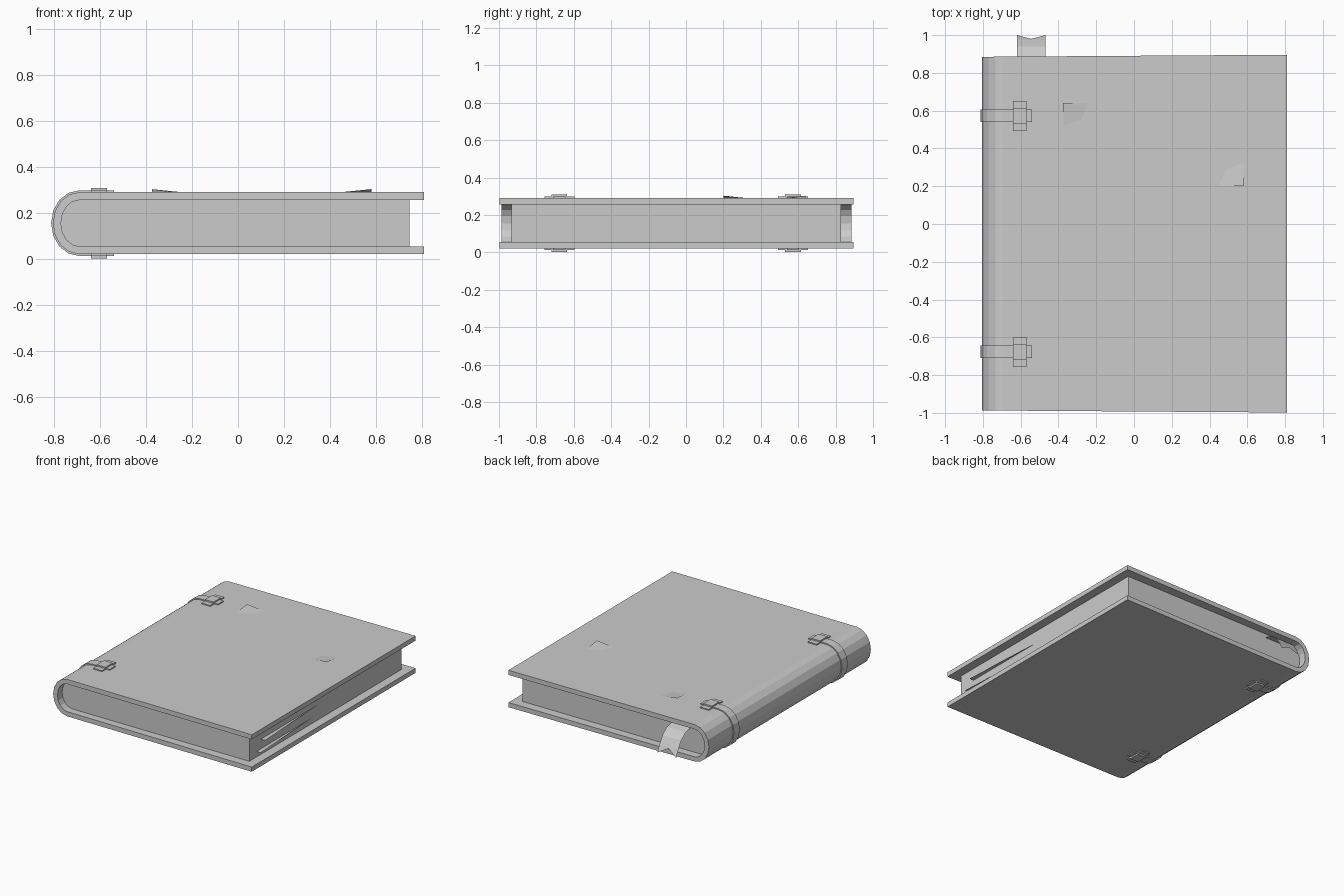
import bpy, math

if "Cube" in bpy.data.objects:
    bpy.data.objects.remove(bpy.data.objects["Cube"])

MID = 0.155  # height of the book's centre plane


def mesh(name, verts, faces):
    me = bpy.data.meshes.new(name)
    me.from_pydata(verts, [], faces)
    ob = bpy.data.objects.new(name, me)
    bpy.context.collection.objects.link(ob)
    return ob


def spine_curve(x_end, rx, rz, n=8):
    """U-shaped path: top edge, round the spine, bottom edge."""
    arc = []
    for i in range(n + 1):
        a = math.pi / 2 - math.pi * i / n
        arc.append((-0.69 - rx * math.cos(a), MID + rz * math.sin(a)))
    return [(x_end, MID + rz)] + arc + [(x_end, MID - rz)]


def prism(name, loop, y0, y1, flare=0.0):
    """Extrude an xz outline along y; flare widens it towards +x."""
    n = len(loop)
    f = lambda x: flare * (x + 0.81) / 1.62
    verts = [(x, y0 - f(x), z) for x, z in loop] + [(x, y1 + f(x), z) for x, z in loop]
    faces = [tuple(range(n)), tuple(range(2 * n - 1, n - 1, -1))]
    faces += [(i, i + n, (i + 1) % n + n, (i + 1) % n) for i in range(n)]
    return mesh(name, verts, faces)


def box(name, x0, x1, y0, y1, z0, z1):
    return prism(name, [(x0, z0), (x0, z1), (x1, z1), (x1, z0)], y0, y1)


# Cover with rounded spine
outer = spine_curve(0.81, 0.115, 0.135)
inner = spine_curve(0.81, 0.08, 0.101)
prism("cover", outer + inner[::-1], -0.987, 0.885, 0.011)

# Page block
prism("pages", spine_curve(0.745, 0.08, 0.101), -0.933, 0.828)

# Loose sheets peeking out of the fore edge
for i, (z, y0, y1) in enumerate([(0.095, -0.85, -0.14), (0.165, -0.8, -0.06)]):
    mesh(f"loose_sheet_{i}",
         [(0.70, y0 - 0.01, z), (0.78, y0, z), (0.74, y1, z), (0.70, y1, z)],
         [(0, 1, 2, 3)])

# Straps round the spine with cross-shaped clasps on both covers
strap = spine_curve(-0.54, 0.123, 0.143) + spine_curve(-0.54, 0.11, 0.13)[::-1]
for i, y in enumerate((0.572, -0.677)):
    prism(f"strap_{i}", strap, y - 0.033, y + 0.033)
    for side, s in (("top", 1), ("bottom", -1)):
        z = lambda h: MID + s * h
        box(f"clasp_arm_{side}_{i}", -0.64, -0.57, y - 0.08, y + 0.08,
            *sorted((z(0.13), z(0.143))))
        lo, hi = z(0.14), z(0.153)
        prof = [(-0.64, lo), (-0.64, hi), (-0.57, hi), (-0.57, lo)]
        prism(f"clasp_boss_{side}_{i}", prof, y - 0.042, y + 0.042)

# Curled corners on the front cover
for i, (x, y, s) in enumerate([(-0.375, 0.64, 1), (0.58, 0.20, -1)]):
    a, b = s * 0.14, -s * 0.13
    mesh(f"curled_corner_{i}",
         [(x, y, 0.303), (x + a, y, 0.289), (x + a, y + b, 0.284), (x, y + b, 0.289)],
         [(0, 1, 2, 3)])

# Ribbon bookmark with notched end
path = [(0.70, 0.225), (0.83, 0.228), (0.89, 0.215), (0.94, 0.175), (0.975, 0.12), (1.0, 0.07)]
verts = []
for k, (y, z) in enumerate(path):
    last = k == len(path) - 1
    my, mz = (0.98, 0.112) if last else (y, z)
    verts += [(-0.62, y, z), (-0.545, my, mz), (-0.468, y, z)]
faces = [(3 * k + j, 3 * k + j + 1, 3 * k + j + 4, 3 * k + j + 3)
         for k in range(len(path) - 1) for j in range(2)]
mesh("ribbon_bookmark", verts, faces)

# Consistent outward normals
import bmesh
for ob in bpy.context.collection.objects:
    bm = bmesh.new()
    bm.from_mesh(ob.data)
    if any(len(e.link_faces) == 1 for e in bm.edges):
        for f in bm.faces:
            f.normal_update()
        if sum(f.normal.z for f in bm.faces) < 0:
            bmesh.ops.reverse_faces(bm, faces=bm.faces[:])
    else:
        bmesh.ops.recalc_face_normals(bm, faces=bm.faces[:])
    bm.to_mesh(ob.data)
    bm.free()
